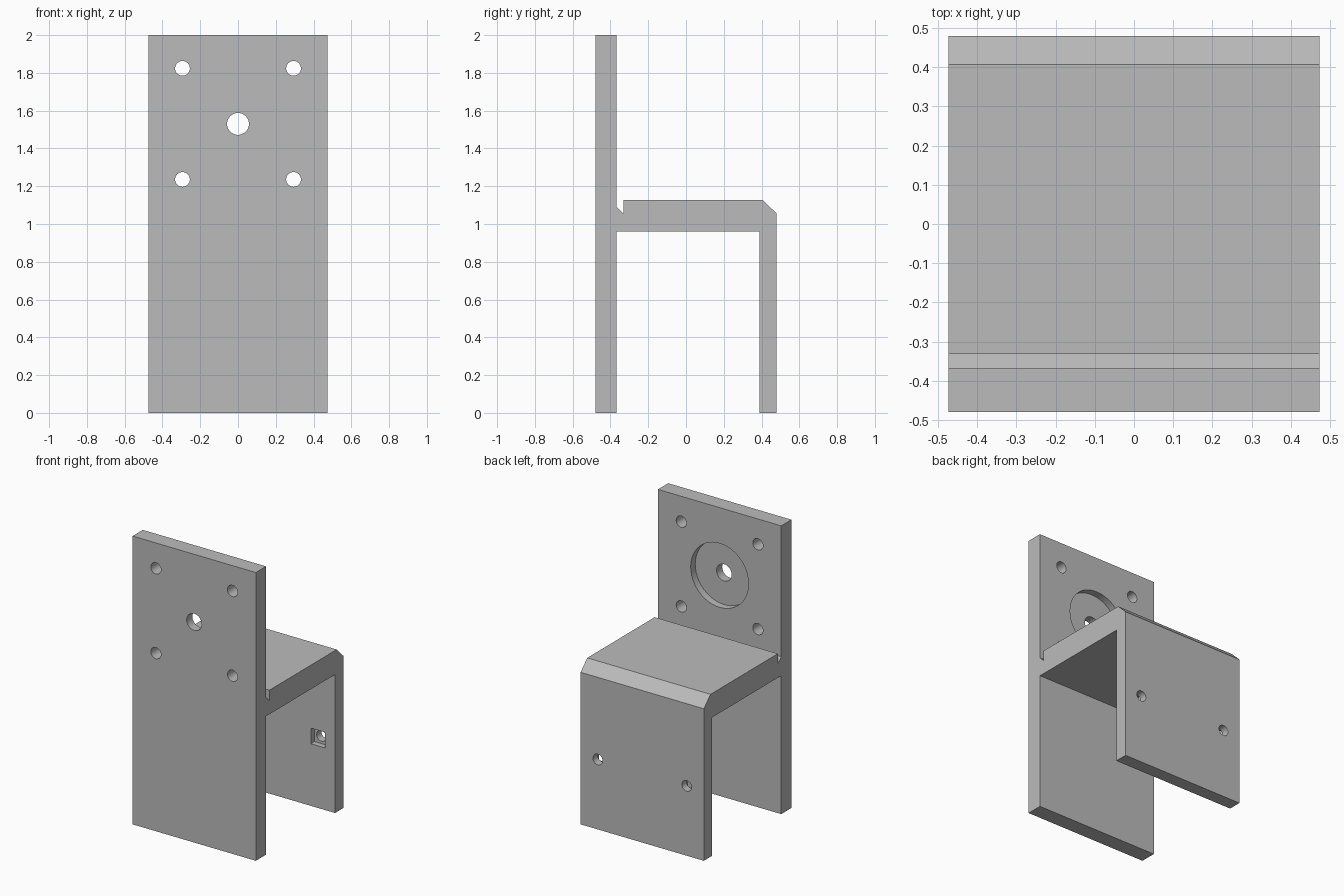
import bpy, bmesh, math
from mathutils import Matrix

cube = bpy.data.objects.get("Cube")
if cube:
    bpy.data.objects.remove(cube, do_unlink=True)

# Single material
grey = bpy.data.materials.new("plain grey")
grey.use_nodes = True
color = (0.5, 0.5, 0.5, 1.0)
grey.diffuse_color = color
grey.node_tree.nodes["Principled BSDF"].inputs["Base Color"].default_value = color

HALF_W = 0.473
FRONT, PLATE_BACK = -0.48, -0.368
FLANGE_IN, BACK = 0.388, 0.48


def make_object(name, bm):
    bmesh.ops.recalc_face_normals(bm, faces=bm.faces)
    mesh = bpy.data.meshes.new(name)
    bm.to_mesh(mesh)
    bm.free()
    obj = bpy.data.objects.new(name, mesh)
    bpy.context.collection.objects.link(obj)
    mesh.materials.append(grey)
    return obj


def drill(bm, x, z, r, y0, y1):
    """Add a cylinder along y to a cutter mesh."""
    m = Matrix.Translation((x, (y0 + y1) / 2, z)) @ Matrix.Rotation(math.pi / 2, 4, 'X')
    bmesh.ops.create_cone(bm, cap_ends=True, segments=48, radius1=r, radius2=r,
                          depth=y1 - y0, matrix=m)


def pocket(bm, x, z, size, y0, y1):
    """Add a square block to a cutter mesh."""
    m = Matrix.Translation((x, (y0 + y1) / 2, z)) @ Matrix.Diagonal((size, y1 - y0, size, 1))
    bmesh.ops.create_cube(bm, size=1, matrix=m)


# Bracket: side profile (y, z) extruded across the width
profile = [(FRONT, 0), (PLATE_BACK, 0), (PLATE_BACK, 0.96), (FLANGE_IN, 0.96),
           (FLANGE_IN, 0), (BACK, 0), (BACK, 1.055), (0.407, 1.127),
           (-0.332, 1.127), (-0.332, 1.055), (PLATE_BACK, 1.092),
           (PLATE_BACK, 2), (FRONT, 2)]
bm = bmesh.new()
face = bm.faces.new([bm.verts.new((-HALF_W, y, z)) for y, z in profile])
ext = bmesh.ops.extrude_face_region(bm, geom=[face])
bmesh.ops.translate(bm, vec=(2 * HALF_W, 0, 0),
                    verts=[v for v in ext["geom"] if isinstance(v, bmesh.types.BMVert)])
bracket = make_object("bracket", bm)

# Through holes: four corner screws, the shaft, and two flange screws
holes = bmesh.new()
for x in (-0.294, 0.294):
    for z in (1.236, 1.824):
        drill(holes, x, z, 0.039, FRONT - 0.1, PLATE_BACK + 0.1)
drill(holes, 0, 1.53, 0.058, FRONT - 0.1, PLATE_BACK + 0.1)
for x in (-0.341, 0.341):
    drill(holes, x, 0.485, 0.037, FLANGE_IN - 0.1, BACK + 0.1)

# Blind recesses: round motor seat and square nut pockets
recesses = bmesh.new()
drill(recesses, 0, 1.53, 0.222, PLATE_BACK - 0.05, PLATE_BACK + 0.1)
for x in (-0.341, 0.341):
    pocket(recesses, x, 0.485, 0.108, FLANGE_IN - 0.1, FLANGE_IN + 0.04)

for name, cutter_bm in (("hole_cutter", holes), ("recess_cutter", recesses)):
    cutter = make_object(name, cutter_bm)
    mod = bracket.modifiers.new(name, 'BOOLEAN')
    mod.operation = 'DIFFERENCE'
    mod.solver = 'EXACT'
    mod.object = cutter
    cutter.hide_render = True
    cutter.hide_viewport = True

# Apply the cuts, then remove the helpers
bpy.context.view_layer.update()
result = bpy.data.meshes.new_from_object(
    bracket.evaluated_get(bpy.context.evaluated_depsgraph_get()))
bracket.modifiers.clear()
bracket.data = result
for name in ("hole_cutter", "recess_cutter"):
    bpy.data.objects.remove(bpy.data.objects[name], do_unlink=True)

# Smooth hole walls, sharp edges elsewhere
bpy.ops.object.select_all(action='DESELECT')
bracket.select_set(True)
bpy.context.view_layer.objects.active = bracket
bpy.ops.object.shade_smooth_by_angle(angle=math.radians(30))
